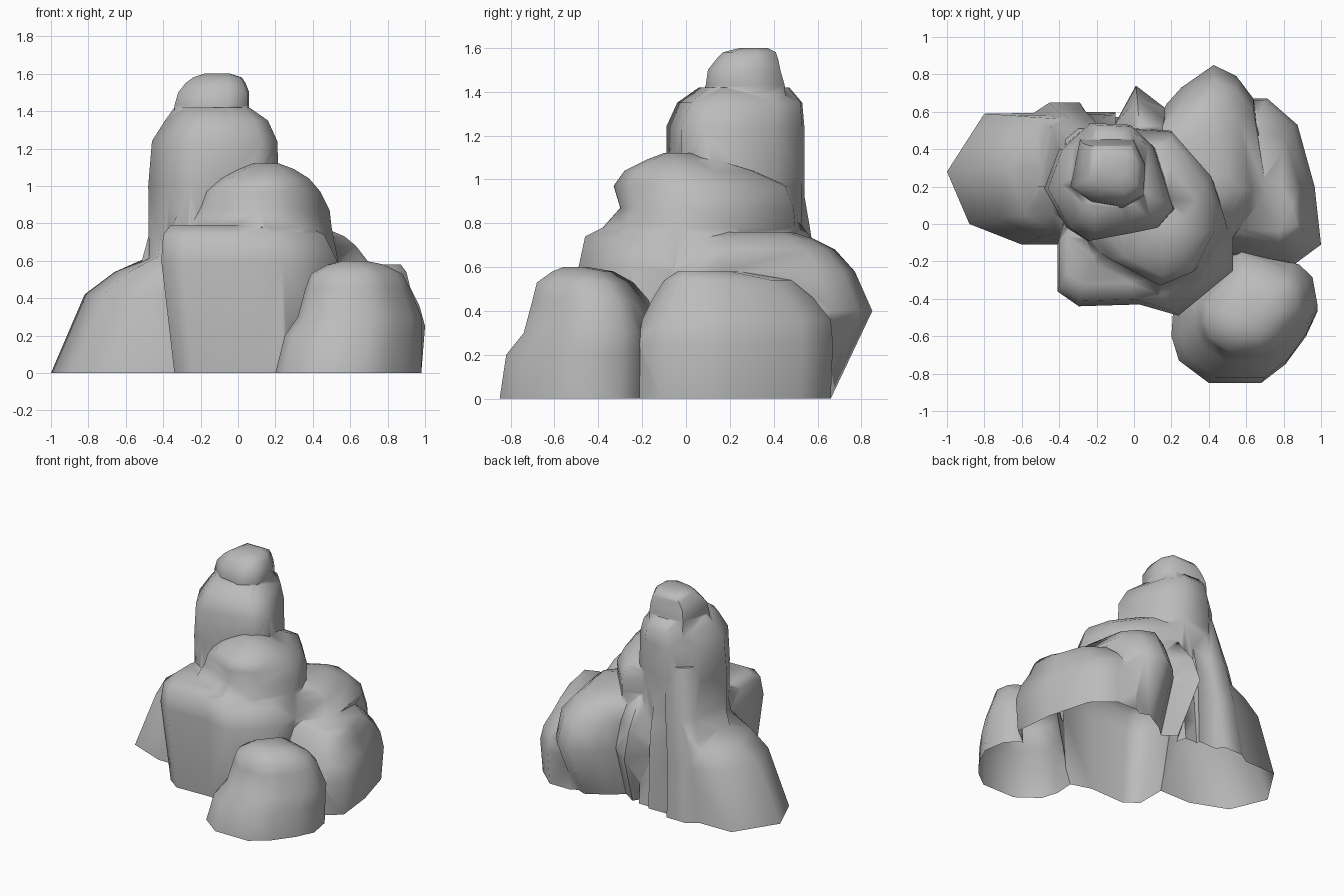
import bpy
import bmesh

# Remove the default cube
default_cube = bpy.data.objects.get("Cube")
if default_cube:
    bpy.data.objects.remove(default_cube, do_unlink=True)

# One plain stone colour
stone = bpy.data.materials.new("grey stone")
stone.use_nodes = True
stone_colour = (0.5, 0.5, 0.5, 1)
stone.diffuse_color = stone_colour
stone.node_tree.nodes["Principled BSDF"].inputs["Base Color"].default_value = stone_colour

lumps = []


def fit(outline, left, right, front, back):
    """Stretch a plan outline so that it fills the given bounds."""
    xs = [point[0] for point in outline]
    ys = [point[1] for point in outline]
    width = max(xs) - min(xs)
    depth = max(ys) - min(ys)
    return [
        (
            left + (x - min(xs)) / width * (right - left),
            front + (y - min(ys)) / depth * (back - front),
        )
        for x, y in outline
    ]


def make_lump(name, outline, levels):
    """Loft a closed boulder: each level is height, left, right, front, back."""
    bm = bmesh.new()
    # Sink grounded feet below the ground so that they can be trimmed flat later
    sink = -.1 - len(lumps) * .01
    if levels[0][0] == 0:
        levels = [(sink,) + levels[0][1:]] + levels
    rings = []
    for height, *bounds in levels:
        ring = [bm.verts.new((x, y, height)) for x, y in fit(outline, *bounds)]
        rings.append(ring)
    for lower, upper in zip(rings, rings[1:]):
        for i in range(len(lower)):
            j = (i + 1) % len(lower)
            bm.faces.new((lower[i], lower[j], upper[j], upper[i]))
    bm.faces.new(rings[0])
    bm.faces.new(rings[-1])
    bmesh.ops.recalc_face_normals(bm, faces=bm.faces)
    bmesh.ops.triangulate(bm, faces=bm.faces)
    mesh = bpy.data.meshes.new(name)
    bm.to_mesh(mesh)
    bm.free()
    mesh.materials.append(stone)
    lump = bpy.data.objects.new(name, mesh)
    bpy.context.collection.objects.link(lump)
    lumps.append(lump)


# Tall tower
make_lump(
    "rock_formation",
    [(-.48, .19), (-.4, .4), (-.24, .54), (-.02, .53), (.11, .41),
     (.22, .08), (.13, -.02), (-.02, -.05), (-.25, -.09), (-.36, -.02)],
    [(0, -.47, .22, -.08, .53), (1, -.48, .22, -.09, .54),
     (1.24, -.46, .21, -.09, .54), (1.35, -.39, .16, -.04, .53),
     (1.42, -.34, .06, .06, .47)],
)

# Blunt cap on the tower
make_lump(
    "cap",
    [(-.33, .2), (-.28, .45), (0, .45), (.06, .32), (.05, .15),
     (-.05, .09), (-.22, .12)],
    [(1.3, -.34, .05, .09, .46), (1.43, -.34, .06, .09, .45),
     (1.5, -.32, .06, .1, .43), (1.55, -.28, .04, .14, .42),
     (1.58, -.24, .02, .17, .41), (1.6, -.18, -.04, .25, .37)],
)

# Broad shoulder leaning on the tower
make_lump(
    "shoulder",
    [(.13, -.33), (.35, -.25), (.5, 0), (.42, .25), (.2, .5),
     (-.2, .53), (-.35, .2), (-.2, -.18)],
    [(0, -.35, .5, -.4, .5), (.58, -.4, .54, -.42, .53),
     (.78, -.36, .5, -.38, .53), (.87, -.32, .49, -.3, .52),
     (.97, -.25, .44, -.33, .48), (1.04, -.14, .38, -.28, .32),
     (1.09, -.02, .3, -.18, .15), (1.12, .08, .22, -.1, .02)],
)

# Upright block at the front
make_lump(
    "front_block",
    [(-.4, -.11), (-.4, -.36), (-.29, -.44), (.02, -.43), (.22, -.49),
     (.5, -.25), (.5, .2), (-.3, .3)],
    [(0, -.34, .5, -.46, .3), (.6, -.41, .53, -.49, .3),
     (.74, -.4, .46, -.46, .3), (.79, -.36, .36, -.36, .25)],
)

# Low boulder at the front left corner
make_lump(
    "front_boulder",
    [(.2, -.6), (.24, -.73), (.4, -.85), (.68, -.85), (.81, -.75),
     (.92, -.6), (.98, -.47), (.95, -.3), (.87, -.22), (.5, -.1), (.21, -.45)],
    [(0, .2, .98, -.85, -.1), (.2, .25, .98, -.82, -.1),
     (.3, .32, .98, -.74, -.12), (.45, .36, .92, -.7, -.17),
     (.53, .39, .88, -.68, -.24), (.58, .48, .78, -.61, -.33),
     (.6, .56, .68, -.56, -.45)],
)

# Left flank, low and wide
make_lump(
    "left_flank",
    [(.45, -.15), (.87, -.22), (1, -.11), (.97, .2), (.89, .53),
     (.75, .67), (.6, .67), (.3, .5), (.3, .1)],
    [(0, .2, .98, -.22, .66), (.25, .2, 1, -.22, .67),
     (.36, .2, .97, -.2, .66), (.46, .22, .92, -.15, .58),
     (.54, .25, .9, -.1, .48), (.58, .35, .87, -.04, .25)],
)

# Bulging boulder at the back
make_lump(
    "back_boulder",
    [(.42, .85), (.54, .79), (.63, .67), (.7, .2), (.5, -.1),
     (0, 0), (.1, .5), (.17, .64), (.25, .73)],
    [(0, 0, .68, -.1, .66), (.4, 0, .71, -.1, .85),
     (.58, 0, .71, -.1, .77), (.68, 0, .63, -.05, .68),
     (.73, .02, .57, 0, .58), (.76, .1, .5, .15, .48)],
)

# Overhanging lobe beside the back boulder
make_lump(
    "back_lobe",
    [(-.1, .58), (.01, .74), (.17, .64), (.25, .3), (-.05, .3)],
    [(0, -.02, .25, .2, .56), (.4, -.1, .25, .2, .74),
     (.6, -.08, .23, .2, .67), (.8, -.05, .2, .2, .52)],
)

# Sloping slab running out to the right
make_lump(
    "right_slab",
    [(-1, .28), (-.8, .59), (-.1, .6), (-.1, -.11), (-.6, -.11), (-.88, 0)],
    [(0, -1, -.1, -.11, .6), (.42, -.82, -.1, -.07, .59),
     (.54, -.66, -.1, -.05, .58), (.62, -.48, -.1, -.04, .57),
     (.8, -.45, -.1, .0, .53)],
)

# Broad buttress running up the back of the tower
make_lump(
    "back_buttress",
    [(-.55, .6), (-.45, .65), (-.29, .65), (-.24, .59), (0, .59),
     (.1, .3), (-.6, .3)],
    [(0, -.6, .1, .2, .65), (.4, -.56, .1, .2, .61),
     (.75, -.48, .1, .2, .57), (1.1, -.4, .08, .1, .51)],
)

# Fuse all the lumps into one skin
rock = lumps[0]
for lump in lumps[1:]:
    union = rock.modifiers.new("join " + lump.name, "BOOLEAN")
    union.operation = "UNION"
    union.solver = "EXACT"
    union.object = lump
bpy.context.view_layer.update()
evaluated = rock.evaluated_get(bpy.context.evaluated_depsgraph_get())
bm = bmesh.new()
bm.from_mesh(evaluated.to_mesh())
evaluated.to_mesh_clear()

# Trim the foot at ground level, leaving the underside open
bmesh.ops.bisect_plane(
    bm,
    geom=bm.verts[:] + bm.edges[:] + bm.faces[:],
    plane_co=(0, 0, 0),
    plane_no=(0, 0, 1),
    clear_inner=True,
)
bmesh.ops.remove_doubles(bm, verts=bm.verts, dist=.008)

rock.modifiers.clear()
bm.to_mesh(rock.data)
bm.free()
for lump in lumps[1:]:
    bpy.data.objects.remove(lump, do_unlink=True)

# Smooth shading with only the deepest creases kept sharp
bpy.ops.object.select_all(action="DESELECT")
rock.select_set(True)
bpy.context.view_layer.objects.active = rock
bpy.ops.object.shade_smooth_by_angle(angle=1.2)
